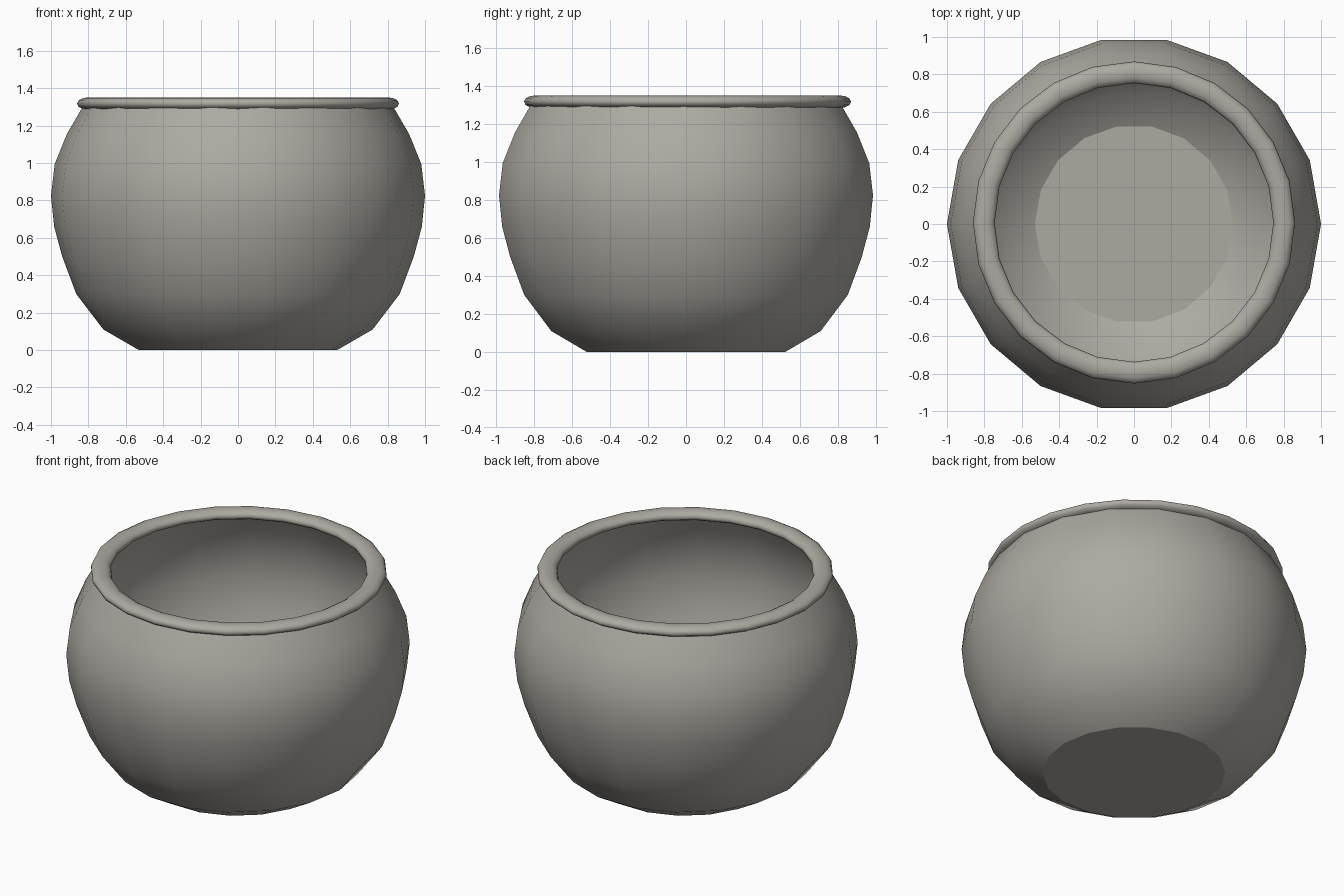
import bpy, bmesh, math

if "Cube" in bpy.data.objects:
    bpy.data.objects.remove(bpy.data.objects["Cube"])

grey = bpy.data.materials.new("warm_grey_clay")
grey.diffuse_color = (0.42, 0.40, 0.365, 1.0)
grey.use_nodes = True
grey.node_tree.nodes["Principled BSDF"].inputs["Base Color"].default_value = grey.diffuse_color


def finish(name, bm):
    """Turn a bmesh into a named, coloured object."""
    mesh = bpy.data.meshes.new(name)
    bm.to_mesh(mesh)
    bm.free()
    mesh.materials.append(grey)
    obj = bpy.data.objects.new(name, mesh)
    bpy.context.collection.objects.link(obj)
    return obj


def ring(bm, r, z, n, y=0.0):
    return [bm.verts.new((r * math.cos(2 * math.pi * i / n),
                          y + r * math.sin(2 * math.pi * i / n), z))
            for i in range(n)]


def bridge(bm, a, b):
    n = len(a)
    for i in range(n):
        j = (i + 1) % n
        bm.faces.new((a[i], a[j], b[j], b[i])).smooth = True


# Bowl: thin 18-sided turned wall with a flat floor
profile = [(0.53, 0.0), (0.72, 0.11), (0.865, 0.30), (0.94, 0.50),
           (0.983, 0.66), (1.0, 0.825), (0.98, 0.995), (0.915, 1.155),
           (0.825, 1.31)]
bm = bmesh.new()
rings = [ring(bm, r, z, 18) for r, z in profile]
for a, b in zip(rings, rings[1:]):
    bridge(bm, a, b)
floor = bm.faces.new(list(reversed(rings[0])))
floor.smooth = False
for e in floor.edges:
    e.smooth = False
finish("bowl", bm)

# Rim: flattened 24-sided ring around the mouth
SIDES, MAJOR, HALF_W, HALF_H, RIM_Z = 12, 0.803, 0.058, 0.033, 1.318
bm = bmesh.new()
rings = []
for k in range(SIDES):
    t = 2 * math.pi * k / SIDES
    rings.append(ring(bm, MAJOR + HALF_W * math.cos(t),
                      RIM_Z + HALF_H * math.sin(t), 24, y=0.008))
for k in range(SIDES):
    bridge(bm, rings[k], rings[(k + 1) % SIDES])
finish("rim", bm)
